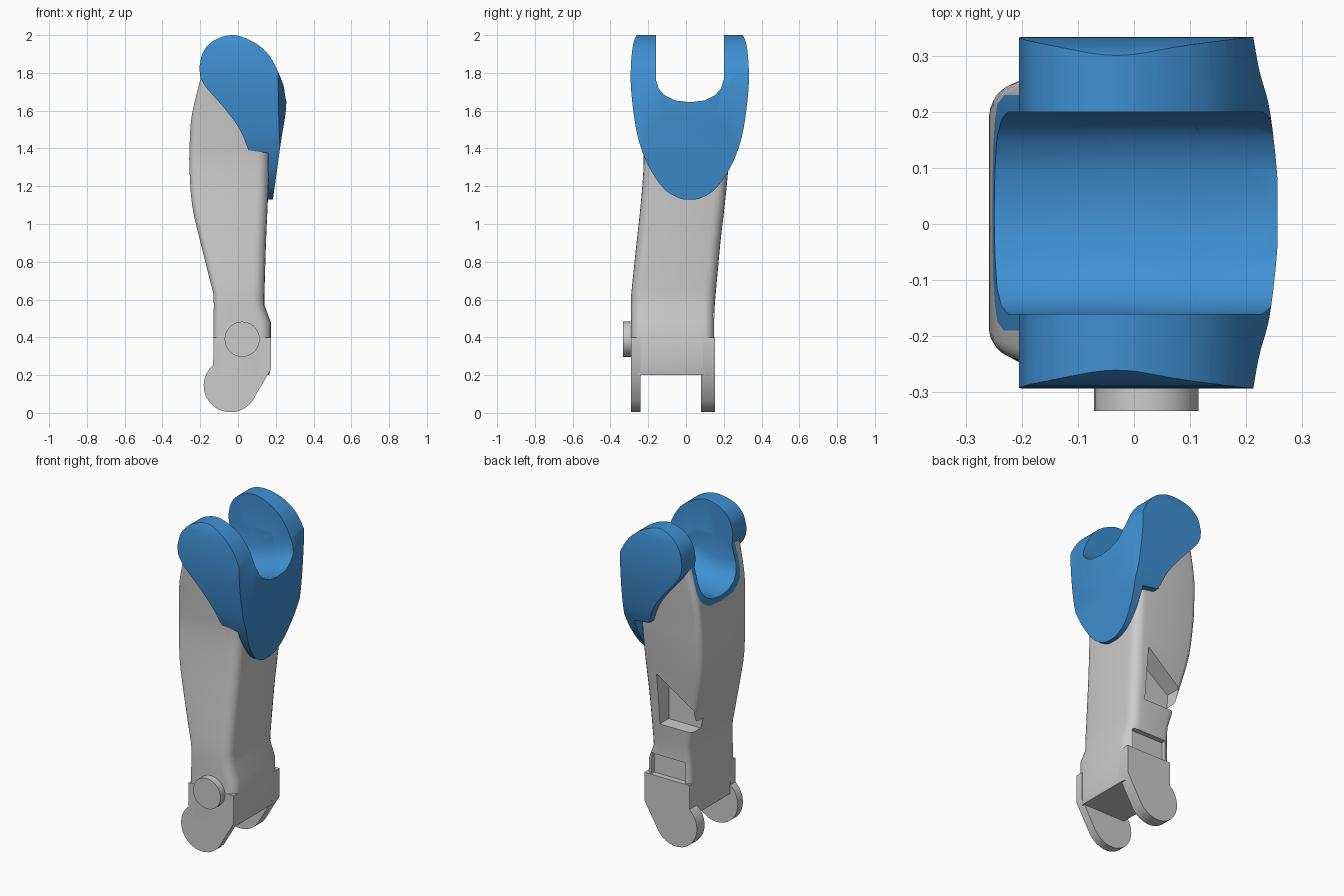
import bpy, bmesh, math
from mathutils import Vector

if "Cube" in bpy.data.objects:
    bpy.data.objects.remove(bpy.data.objects["Cube"])


def curve(pts, n=5):
    """Smooth open Catmull-Rom line through the points."""
    p = [Vector(q) for q in pts]
    p = [2 * p[0] - p[1]] + p + [2 * p[-1] - p[-2]]
    out = []
    for i in range(1, len(p) - 2):
        a, b, c, d = p[i - 1:i + 3]
        for k in range(n):
            t = k / n
            out.append(0.5 * (2 * b + (c - a) * t + (2 * a - 5 * b + 4 * c - d) * t * t
                              + (3 * b - a - 3 * c + d) * t ** 3))
    return [tuple(q) for q in out] + [tuple(p[-2])]


def loft(name, rings):
    """Closed solid skinned through equal-length rings."""
    bm = bmesh.new()
    vs = [[bm.verts.new(co) for co in r] for r in rings]
    n = len(rings[0])
    for a, b in zip(vs, vs[1:]):
        for i in range(n):
            j = (i + 1) % n
            bm.faces.new((a[i], a[j], b[j], b[i]))
    bm.faces.new(vs[0])
    bm.faces.new(vs[-1])
    bmesh.ops.recalc_face_normals(bm, faces=bm.faces)
    me = bpy.data.meshes.new(name)
    bm.to_mesh(me)
    bm.free()
    ob = bpy.data.objects.new(name, me)
    bpy.context.collection.objects.link(ob)
    return ob


def prism(name, pts, axis, lo, hi):
    """Extrude a 2D outline along the given axis."""
    place = {'x': lambda p, h: (h, p[0], p[1]),
             'y': lambda p, h: (p[0], h, p[1]),
             'z': lambda p, h: (p[0], p[1], h)}[axis]
    return loft(name, [[place(p, h) for p in pts] for h in (lo, hi)])


def cut(ob, other, op='DIFFERENCE', keep=False):
    m = ob.modifiers.new('cut', 'BOOLEAN')
    m.operation, m.object, m.solver = op, other, 'EXACT'
    bpy.context.view_layer.objects.active = ob
    bpy.ops.object.modifier_apply(modifier=m.name)
    if not keep:
        bpy.data.objects.remove(other)


def smooth(ob, angle=32):
    bpy.ops.object.select_all(action='DESELECT')
    ob.select_set(True)
    bpy.context.view_layer.objects.active = ob
    bpy.ops.object.shade_smooth_by_angle(angle=math.radians(angle))


def arc(cx, cz, r, a0, a1, n=16):
    return [(cx + r * math.cos(math.radians(a0 + (a1 - a0) * i / n)),
             cz + r * math.sin(math.radians(a0 + (a1 - a0) * i / n))) for i in range(n + 1)]


def rounded(x0, x1, y0, y1, z, rf=0.06, rb=0.035):
    ring = []
    for cx, cy, r, a in ((x1 - rf, y1 - rf, rf, 0), (x0 + rb, y1 - rb, rb, 90),
                         (x0 + rb, y0 + rb, rb, 180), (x1 - rf, y0 + rf, rf, 270)):
        ring += arc(cx, cy, r, a, a + 90, 5)
    return [(x, y, z) for x, y in ring]


def channel(name, grow):
    """U-shaped trough running front to back between the knee cheeks."""
    half = [(0.18, 2.2), (0.18, 1.77), (0.165, 1.72), (0.135, 1.685), (0.08, 1.655), (0, 1.645)]
    rings = []
    for x, dz in ((-0.4, -0.1), (-0.25, -0.105), (-0.14, -0.105), (-0.03, -0.09),
                  (0.1, -0.05), (0.2, -0.01), (0.26, 0), (0.4, 0)):
        side = [(y + (grow if y else 0), z + (dz if z < 2 else 0) - grow) for y, z in half]
        rings.append([(x, 0.02 + y, z) for y, z in side] +
                     [(x, 0.02 - y, z) for y, z in side[-2::-1]])
    return loft(name, rings)


# Shin shell: rounded box lofted upward
low = [(0.2, -0.13, 0.165, -0.29, 0.15), (0.24, -0.13, 0.174, -0.29, 0.15),
       (0.48, -0.13, 0.174, -0.29, 0.15), (0.57, -0.128, 0.14, -0.29, 0.152)]
high = curve([(0.63, -0.13, 0.14, -0.29, 0.157), (0.9, -0.198, 0.148, -0.262, 0.182),
              (1.1, -0.243, 0.157, -0.24, 0.205), (1.3, -0.257, 0.164, -0.225, 0.225),
              (1.42, -0.256, 0.16, -0.228, 0.235), (1.58, -0.244, 0.13, -0.24, 0.25),
              (1.8, -0.19, 0.09, -0.26, 0.27)], 3)
shin = loft('shin_shell', [rounded(x0, x1, y0, y1, z) for z, x0, x1, y0, y1 in low + high])

# Saddle lining follows the shell surface
saddle = shin.copy()
saddle.data = shin.data.copy()
saddle.name = 'knee_saddle'
bpy.context.collection.objects.link(saddle)
outer = channel('cutter_outer', 0.03)
inner = channel('cutter_inner', 0)
cut(saddle, outer, 'INTERSECT', keep=True)
cut(saddle, inner, keep=True)
cut(shin, outer)

# Recesses in the inner side of the shin and ankle
cut(shin, prism('cutter', [(0.06, 1.05), (0.06, 0.73), (-0.17, 0.73), (-0.175, 0.88),
                           (-0.08, 0.95)], 'y', 0.08, 0.4))
cut(shin, prism('cutter', [(0.13, 0.53), (0.13, 0.27), (-0.10, 0.27), (-0.10, 0.53)],
                'y', 0.12, 0.4))

# Ankle lugs
lug = arc(-0.04, 0.145, 0.142, 130, 325) + [(0.174, 0.23), (0.174, 0.4), (-0.13, 0.4)]
for side, y0, y1 in (('outer', -0.29, -0.24), ('inner', 0.08, 0.154)):
    smooth(prism('ankle_lug_' + side, lug, 'y', y0, y1))

# Ankle pivot disc
smooth(prism('ankle_disc', arc(0.022, 0.39, 0.093, 0, 350, 35), 'y', -0.333, -0.26))

# Knee guard: side outline, front outline and plan outline intersected
top = curve([(-0.205, 1.83), (-0.185, 1.91), (-0.13, 1.97), (-0.035, 2.0), (0.06, 1.975),
             (0.15, 1.91), (0.215, 1.80), (0.256, 1.65), (0.225, 1.42), (0.185, 1.13)])
under = [(0.16, 1.13), (0.16, 1.375)] + curve(
    [(0.055, 1.39), (0.01, 1.5), (-0.07, 1.61), (-0.17, 1.725), (-0.2, 1.78)], 4)
guard = prism('knee_guard', top + under, 'y', -0.6, 0.6)
half = curve([(0.27, 2.02), (0.3, 1.95), (0.313, 1.8), (0.305, 1.65), (0.275, 1.46),
              (0.22, 1.31), (0.14, 1.19), (0.06, 1.138), (0, 1.128)])
front = [(0.02 + y, z) for y, z in half] + [(0.02 - y, z) for y, z in half[-2::-1]]
cut(guard, prism('cutter', front, 'x', -0.6, 0.6), 'INTERSECT')
nose = curve([(0.205, -0.34), (0.222, -0.24), (0.244, -0.15), (0.258, 0.02),
              (0.244, 0.19), (0.222, 0.28), (0.205, 0.38)])
cut(guard, prism('cutter', [(-0.5, -0.34)] + nose + [(-0.5, 0.38)], 'z', 0.5, 2.5), 'INTERSECT')
cut(guard, inner)

blue = bpy.data.materials.new('blue')
blue.diffuse_color = (0.05, 0.28, 0.65, 1)
blue.use_nodes = True
blue.node_tree.nodes["Principled BSDF"].inputs["Base Color"].default_value = blue.diffuse_color
for ob in (guard, saddle):
    ob.data.materials.clear()
    ob.data.materials.append(blue)
for ob in (shin, guard, saddle):
    smooth(ob)
